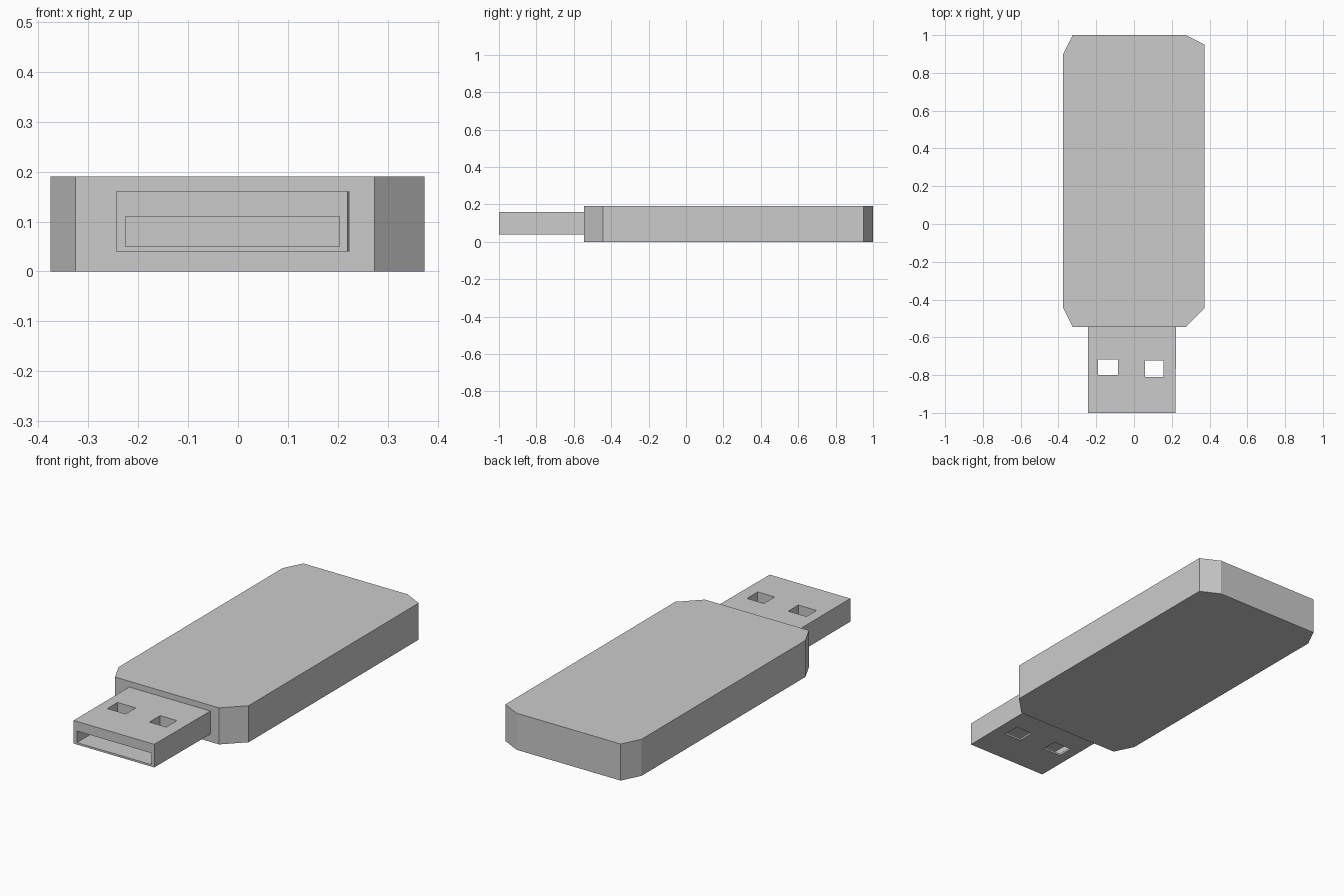
import bpy
import bmesh

default = bpy.data.objects.get("Cube")
if default:
    bpy.data.objects.remove(default, do_unlink=True)


def make_material(name, value):
    mat = bpy.data.materials.new(name)
    mat.use_nodes = True
    colour = (value, value, value, 1)
    mat.diffuse_color = colour
    mat.node_tree.nodes["Principled BSDF"].inputs["Base Color"].default_value = colour
    return mat


grey = make_material("light grey", 0.6)


def prism(name, outline, low, high):
    """Extrude a flat outline upward from low to high."""
    bm = bmesh.new()
    base = bm.faces.new([bm.verts.new((x, y, low)) for x, y in outline])
    top = bmesh.ops.extrude_face_region(bm, geom=[base])["geom"]
    moved = [v for v in top if isinstance(v, bmesh.types.BMVert)]
    bmesh.ops.translate(bm, verts=moved, vec=(0, 0, high - low))
    bmesh.ops.recalc_face_normals(bm, faces=bm.faces)
    mesh = bpy.data.meshes.new(name)
    bm.to_mesh(mesh)
    bm.free()
    mesh.materials.append(grey)
    obj = bpy.data.objects.new(name, mesh)
    bpy.context.collection.objects.link(obj)
    return obj


def box(name, x0, x1, y0, y1, low, high):
    return prism(name, [(x0, y0), (x1, y0), (x1, y1), (x0, y1)], low, high)


def cut(target, cutter):
    """Subtract the cutter, then discard it."""
    mod = target.modifiers.new("cut", "BOOLEAN")
    mod.operation = "DIFFERENCE"
    mod.solver = "EXACT"
    mod.object = cutter
    cutter.hide_render = True
    bpy.context.view_layer.objects.active = target
    bpy.ops.object.modifier_apply(modifier=mod.name)
    bpy.data.objects.remove(cutter, do_unlink=True)


# Case with unevenly clipped corners
prism("case", [(-0.375, 0.9), (-0.375, -0.445), (-0.325, -0.545), (0.273, -0.545),
               (0.373, -0.445), (0.373, 0.95), (0.273, 1), (-0.325, 1)], 0, 0.19)

# Plug shell, very slightly narrower at its tip
plug = prism("plug", [(-0.244, -1), (0.219, -1), (0.223, -0.54), (-0.244, -0.54)], 0.04, 0.16)

# Hollow opening from the tip back to the case
cut(plug, box("slot_cutter", -0.225, 0.203, -1.1, -0.55, 0.05, 0.11))

# Two windows through the plug
for x0, x1, y0, y1 in [(-0.19, -0.085, -0.80, -0.717), (0.058, 0.155, -0.81, -0.722)]:
    cut(plug, box("window_cutter", x0, x1, y0, y1, 0, 0.3))
